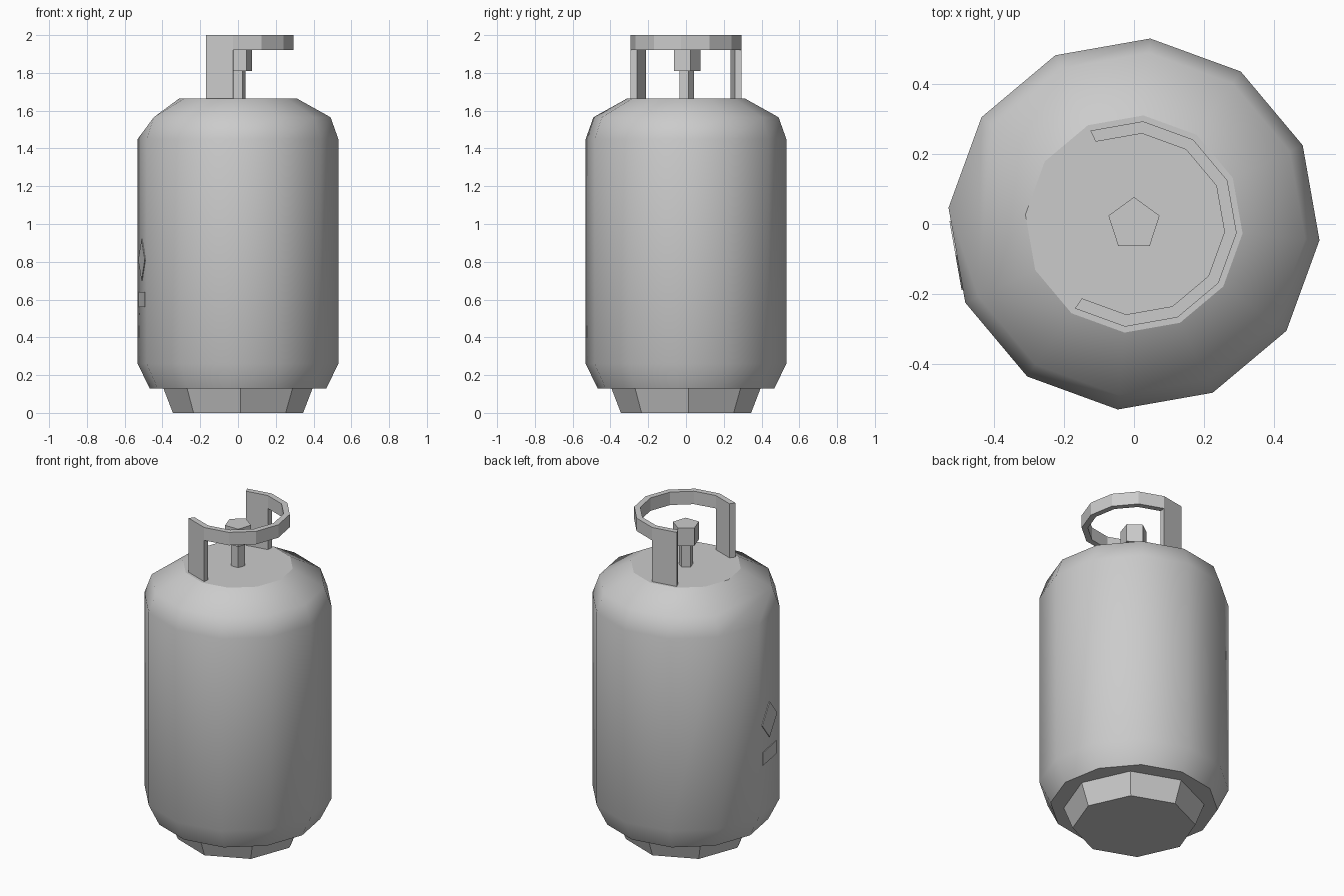
import bpy, bmesh
from math import radians, cos, sin

old = bpy.data.objects.get("Cube")
if old:
    bpy.data.objects.remove(old, do_unlink=True)

GREY = (0.6, 0.6, 0.6, 1)
paint = bpy.data.materials.new("grey_metal")
paint.use_nodes = True
paint.diffuse_color = GREY
paint.node_tree.nodes["Principled BSDF"].inputs["Base Color"].default_value = GREY


def polar(r, deg, z):
    return (r * cos(radians(deg)), r * sin(radians(deg)), z)


def finish(name, bm):
    bmesh.ops.recalc_face_normals(bm, faces=bm.faces)
    mesh = bpy.data.meshes.new(name)
    bm.to_mesh(mesh)
    bm.free()
    mesh.materials.append(paint)
    obj = bpy.data.objects.new(name, mesh)
    bpy.context.collection.objects.link(obj)
    return obj


def lathe(profile, sides, start, smooth=False):
    """Closed turned solid from (radius, height) pairs; returns bmesh and rings."""
    bm = bmesh.new()
    rings = [[bm.verts.new(polar(r, start + 360 * i / sides, z)) for i in range(sides)]
             for r, z in profile]
    for low, high in zip(rings, rings[1:]):
        for i in range(sides):
            j = (i + 1) % sides
            bm.faces.new((low[i], low[j], high[j], high[i])).smooth = smooth
    bm.faces.new(rings[0][::-1])
    bm.faces.new(rings[-1])
    return bm, rings


# Tank body: smooth walls, flat caps, one clipped corner on the right shoulder
bm, rings = lathe([(0.47, 0.13), (0.533, 0.26), (0.533, 1.45), (0.492, 1.565), (0.312, 1.665)],
                  12, -5, smooth=True)
shoulder = rings[3]
bmesh.ops.weld_verts(bm, targetmap={shoulder[6]: shoulder[7]})
finish("tank_body", bm)

# Foot ring
finish("foot_ring", lathe([(0.345, 0), (0.395, 0.13)], 8, 2)[0])

# Valve stem and knob
finish("valve_stem", lathe([(0.042, 1.66), (0.042, 1.815)], 5, 90)[0])
finish("valve_knob", lathe([(0.077, 1.81), (0.077, 1.92)], 5, 90)[0])

# Handle: open collar whose two end panels reach down to the tank
OUTER, INNER = 0.295, 0.26
bm = bmesh.new()
angles = [-125 + 30 * i for i in range(9)]
top, mid, foot = [[bm.verts.new(polar(OUTER, a, z)) for a in angles] for z in (2.0, 1.92, 1.66)]
for i in range(8):
    bm.faces.new((mid[i], mid[i + 1], top[i + 1], top[i]))
    if i in (0, 7):
        bm.faces.new((foot[i], foot[i + 1], mid[i + 1], mid[i]))
bmesh.ops.delete(bm, geom=[v for v in bm.verts if not v.link_faces], context='VERTS')
wall = bmesh.ops.extrude_face_region(bm, geom=bm.faces[:], use_keep_orig=True)
for item in wall["geom"]:
    if isinstance(item, bmesh.types.BMVert):
        item.co.x *= INNER / OUTER
        item.co.y *= INNER / OUTER
finish("carry_handle", bm)


# Thin label plates on the right-hand side panel
def label(name, outline):
    bm = bmesh.new()
    depth = 0.533 * cos(radians(15))
    face = bm.faces.new([bm.verts.new((depth - 0.002, u, z)) for u, z in outline])
    ext = bmesh.ops.extrude_face_region(bm, geom=[face], use_keep_orig=True)
    for item in ext["geom"]:
        if isinstance(item, bmesh.types.BMVert):
            item.co.x += 0.006
    obj = finish(name, bm)
    obj.rotation_euler.z = radians(190)


label("warning_diamond", [(0, 0.7), (0.1, 0.81), (0, 0.92), (-0.1, 0.81)])
label("label_strip", [(-0.09, 0.56), (0.09, 0.56), (0.09, 0.64), (-0.09, 0.64)])
